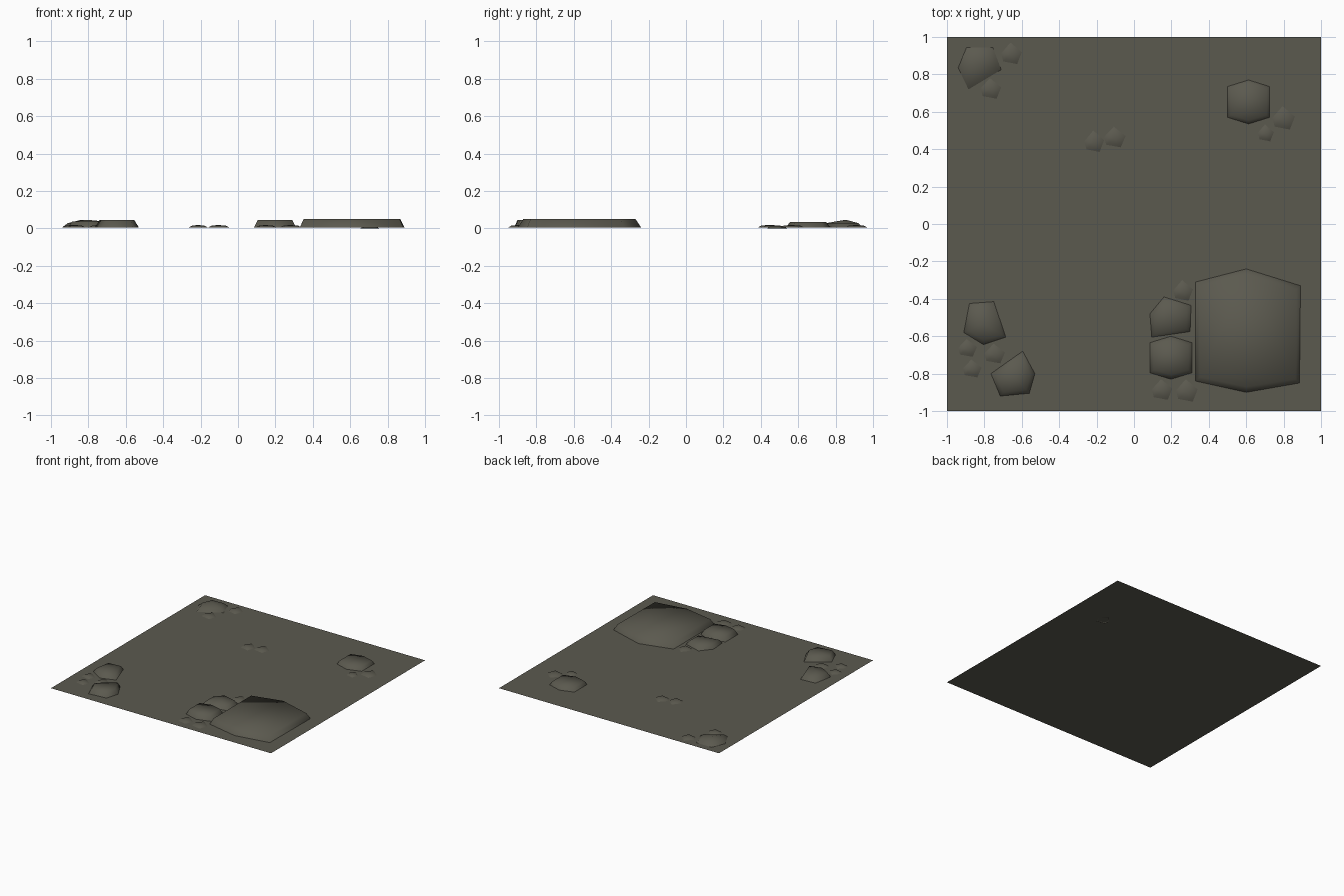
import bpy, bmesh
from mathutils import Vector

if "Cube" in bpy.data.objects:
    bpy.data.objects.remove(bpy.data.objects["Cube"])

GROUND_Z = 0.005
mat = bpy.data.materials.new("dark olive stone")
mat.diffuse_color = (0.105, 0.101, 0.078, 1)
mat.use_nodes = True
mat.node_tree.nodes["Principled BSDF"].inputs["Base Color"].default_value = mat.diffuse_color

PEBBLE = [(-1, 0), (-0.1, 1), (1, 0.1), (0.55, -1), (-0.8, -0.75)]
SLAB = [(-1, 0.7), (0, 1), (1, 0.7), (1, -0.7), (0, -1), (-1, -0.7)]


def finish(bm, name, smooth):
    bmesh.ops.recalc_face_normals(bm, faces=bm.faces)
    me = bpy.data.meshes.new(name)
    bm.to_mesh(me)
    bm.free()
    me.materials.append(mat)
    for p in me.polygons:
        p.use_smooth = smooth
    ob = bpy.data.objects.new(name, me)
    bpy.context.collection.objects.link(ob)


def stone(name, outline, rim_z, top_z, inset, base_z=GROUND_Z):
    """Low stone: outline at the base, inset rim above, optional raised crown."""
    bm = bmesh.new()
    pts = [Vector(p) for p in outline]
    c = sum(pts, Vector((0, 0))) / len(pts)
    low, rim = [], []
    for p in pts:
        q = p + (c - p).normalized() * inset
        low.append(bm.verts.new((p.x, p.y, base_z)))
        rim.append(bm.verts.new((q.x, q.y, rim_z)))
    crown = bm.verts.new((c.x, c.y, top_z)) if top_z > rim_z else None
    n = len(pts)
    for i in range(n):
        j = (i + 1) % n
        bm.faces.new((low[i], low[j], rim[j], rim[i]))
        if crown:
            bm.faces.new((rim[i], rim[j], crown))
    if not crown:
        bm.faces.new(rim)
    bm.normal_update()
    # outlines run clockwise, so make the top face upwards
    finish_up(bm, name)


def finish_up(bm, name):
    bmesh.ops.recalc_face_normals(bm, faces=bm.faces)
    top = max(bm.faces, key=lambda f: f.calc_center_median().z)
    if top.normal.z < 0:
        bmesh.ops.reverse_faces(bm, faces=bm.faces)
    me = bpy.data.meshes.new(name)
    bm.to_mesh(me)
    bm.free()
    me.materials.append(mat)
    for p in me.polygons:
        p.use_smooth = True
    bpy.context.collection.objects.link(bpy.data.objects.new(name, me))


def boxed(shape, x0, x1, y0, y1):
    """Fit a unit outline into a rectangle."""
    return [((x0 + x1) / 2 + u * (x1 - x0) / 2, (y0 + y1) / 2 + v * (y1 - y0) / 2)
            for u, v in shape]


# Ground sheet
bm = bmesh.new()
bm.faces.new([bm.verts.new((x, y, GROUND_Z)) for x, y in ((-1, -1), (1, -1), (1, 1), (-1, 1))])
finish_up(bm, "ground")

# Six-sided slabs
stone("large_slab", [(0.33, -0.31), (0.60, -0.24), (0.89, -0.33), (0.885, -0.85),
                     (0.60, -0.90), (0.33, -0.84)], 0.05, 0.05, 0.03)
stone("front_slab", boxed(SLAB, 0.085, 0.31, -0.83, -0.60), 0.045, 0.045, 0.025)
stone("back_slab", boxed(SLAB, 0.5, 0.725, 0.535, 0.77), 0.033, 0.033, 0.02)

# Five-sided rocks
stone("rock_beside_slab", [(0.085, -0.48), (0.16, -0.39), (0.305, -0.435), (0.30, -0.575),
                           (0.095, -0.605)], 0.034, 0.044, 0.025)
stone("rock_left", [(-0.88, -0.425), (-0.75, -0.415), (-0.685, -0.605), (-0.805, -0.645),
                    (-0.91, -0.58)], 0.036, 0.046, 0.025)
stone("rock_front", [(-0.765, -0.80), (-0.595, -0.68), (-0.53, -0.80), (-0.56, -0.905),
                     (-0.715, -0.92)], 0.044, 0.046, 0.025)
stone("rock_back", [(-0.94, 0.835), (-0.895, 0.945), (-0.755, 0.945), (-0.71, 0.825),
                    (-0.885, 0.72)], 0.028, 0.046, 0.03)

# Pebbles: x and y extents of each
pebbles = [
    (0.21, 0.315, -0.41, -0.30), (0.095, 0.205, -0.94, -0.83), (0.225, 0.34, -0.95, -0.83),
    (-0.94, -0.84, -0.71, -0.615), (-0.80, -0.69, -0.745, -0.64), (-0.915, -0.815, -0.82, -0.725),
    (-0.71, -0.60, 0.855, 0.97), (-0.82, -0.71, 0.67, 0.78), (-0.265, -0.16, 0.385, 0.50),
    (-0.16, -0.045, 0.41, 0.52), (0.74, 0.86, 0.505, 0.63)]
for i, box in enumerate(pebbles):
    stone(f"pebble_{i + 1}", boxed(PEBBLE, *box), 0.015, 0.018, 0.02)
# One pebble sits slightly through the ground
stone("sunken_pebble", boxed(PEBBLE, 0.655, 0.755, 0.435, 0.54), 0.013, 0.016, 0.02, 0.0)
